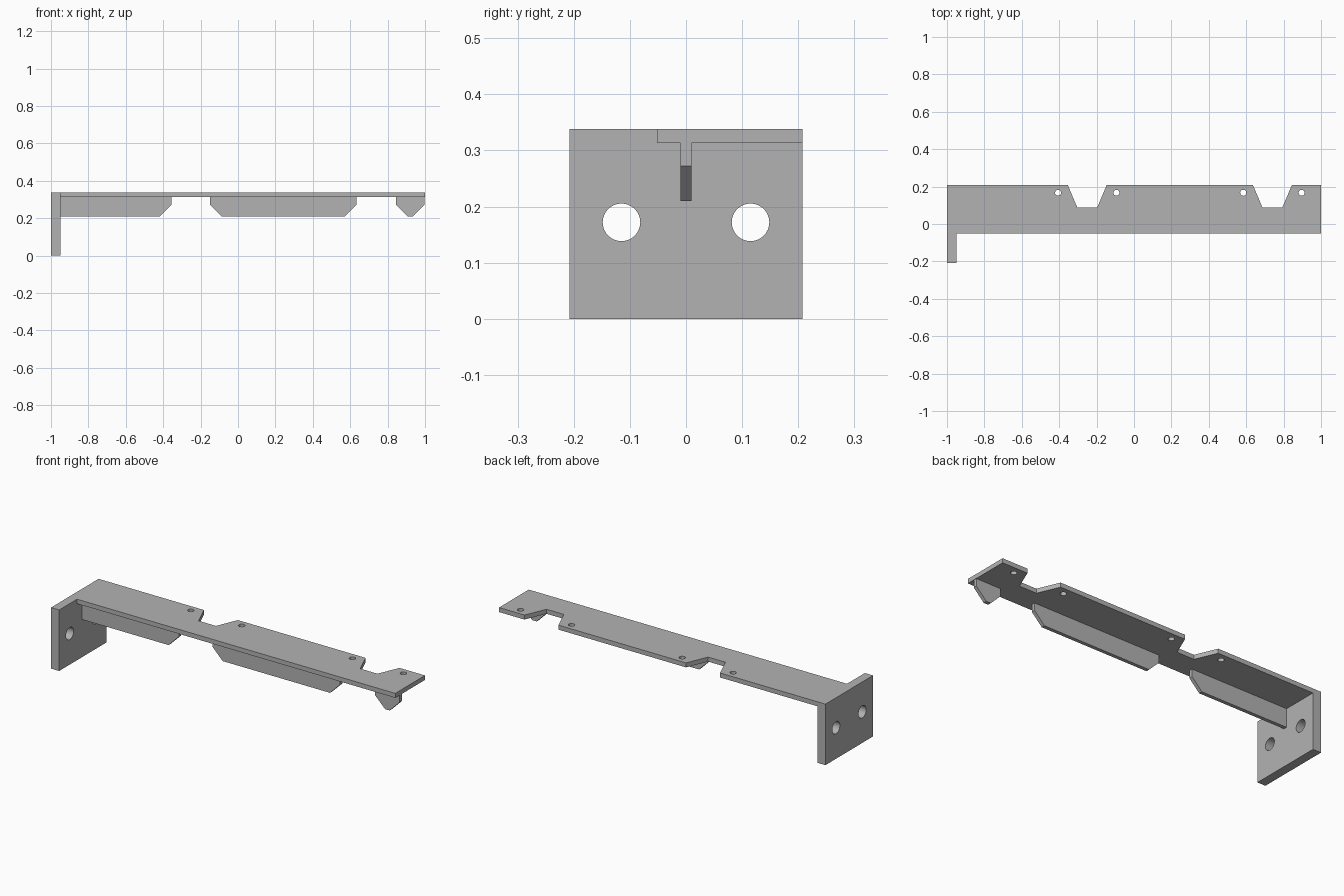
import bpy
import bmesh
from math import radians
from mathutils import Matrix, Vector

default_cube = bpy.data.objects.get("Cube")
if default_cube:
    bpy.data.objects.remove(default_cube)

GREY = (0.45, 0.45, 0.45, 1)
metal = bpy.data.materials.new("grey metal")
metal.use_nodes = True
metal.diffuse_color = GREY
metal.node_tree.nodes["Principled BSDF"].inputs["Base Color"].default_value = GREY

TOP, DECK_BASE, FIN_BASE = 0.338, 0.313, 0.21
BACK, LIP = 0.208, -0.052
END, INNER = -1.0, -0.95
CHAMFER = 0.062


def extrude_outline(name, points, offset):
    """Solid made by sweeping a closed 3D outline along an offset."""
    bm = bmesh.new()
    face = bm.faces.new([bm.verts.new(p) for p in points])
    swept = bmesh.ops.extrude_face_region(bm, geom=[face])["geom"]
    bmesh.ops.translate(bm, vec=Vector(offset),
                        verts=[g for g in swept if isinstance(g, bmesh.types.BMVert)])
    bmesh.ops.recalc_face_normals(bm, faces=bm.faces)
    return make_object(name, bm)


def make_object(name, bm):
    mesh = bpy.data.meshes.new(name)
    bm.to_mesh(mesh)
    bm.free()
    mesh.materials.append(metal)
    obj = bpy.data.objects.new(name, mesh)
    bpy.context.collection.objects.link(obj)
    return obj


def drill(obj, centres, radius, rotation):
    """Cut round holes through a part."""
    bm = bmesh.new()
    for centre in centres:
        bmesh.ops.create_cone(bm, cap_ends=True, segments=32, radius1=radius,
                              radius2=radius, depth=0.2,
                              matrix=Matrix.Translation(centre) @ rotation)
    cutter = make_object("hole_cutter", bm)
    cutter.hide_render = True
    cut = obj.modifiers.new("holes", 'BOOLEAN')
    cut.operation, cut.solver, cut.object = 'DIFFERENCE', 'EXACT', cutter
    bpy.context.view_layer.objects.active = obj
    obj.select_set(True)
    bpy.ops.object.modifier_apply(modifier=cut.name)
    bpy.data.objects.remove(cutter)
    bpy.ops.object.shade_smooth_by_angle(angle=radians(30))
    obj.select_set(False)


# Top deck with two tapered notches in its back edge
outline = [(INNER, LIP), (1, LIP), (1, BACK)]
for middle in (0.74, -0.25):
    outline += [(middle + 0.104, BACK), (middle + 0.053, 0.088),
                (middle - 0.053, 0.088), (middle - 0.104, BACK)]
outline.append((INNER, BACK))
deck = extrude_outline("top_deck", [(x, y, DECK_BASE) for x, y in outline],
                       (0, 0, TOP - DECK_BASE))
drill(deck, [(x, 0.167, TOP) for x in (-0.406, -0.094, 0.584, 0.896)],
      0.016, Matrix.Identity(4))

# Upright mounting plate with two bolt holes
plate = extrude_outline("end_plate",
                        [(END, -BACK, 0), (END, BACK, 0), (END, BACK, TOP), (END, -BACK, TOP)],
                        (INNER - END, 0, 0))
drill(plate, [(END, y, 0.172) for y in (-0.115, 0.115)], 0.0335,
      Matrix.Rotation(radians(90), 4, 'Y'))

# Stiffening fins under the deck, chamfered at their free lower corners
for name, x0, x1, chamfer_start in (("inner_fin", INNER, -0.356, False),
                                    ("middle_fin", -0.149, 0.633, True),
                                    ("outer_fin", 0.846, 0.998, True)):
    profile = [(x0, DECK_BASE), (x1, DECK_BASE), (x1, FIN_BASE + CHAMFER),
               (x1 - CHAMFER, FIN_BASE)]
    if chamfer_start:
        profile += [(x0 + CHAMFER, FIN_BASE), (x0, FIN_BASE + CHAMFER)]
    else:
        profile.append((x0, FIN_BASE))
    extrude_outline(name, [(x, -0.01, z) for x, z in profile], (0, 0.02, 0))
